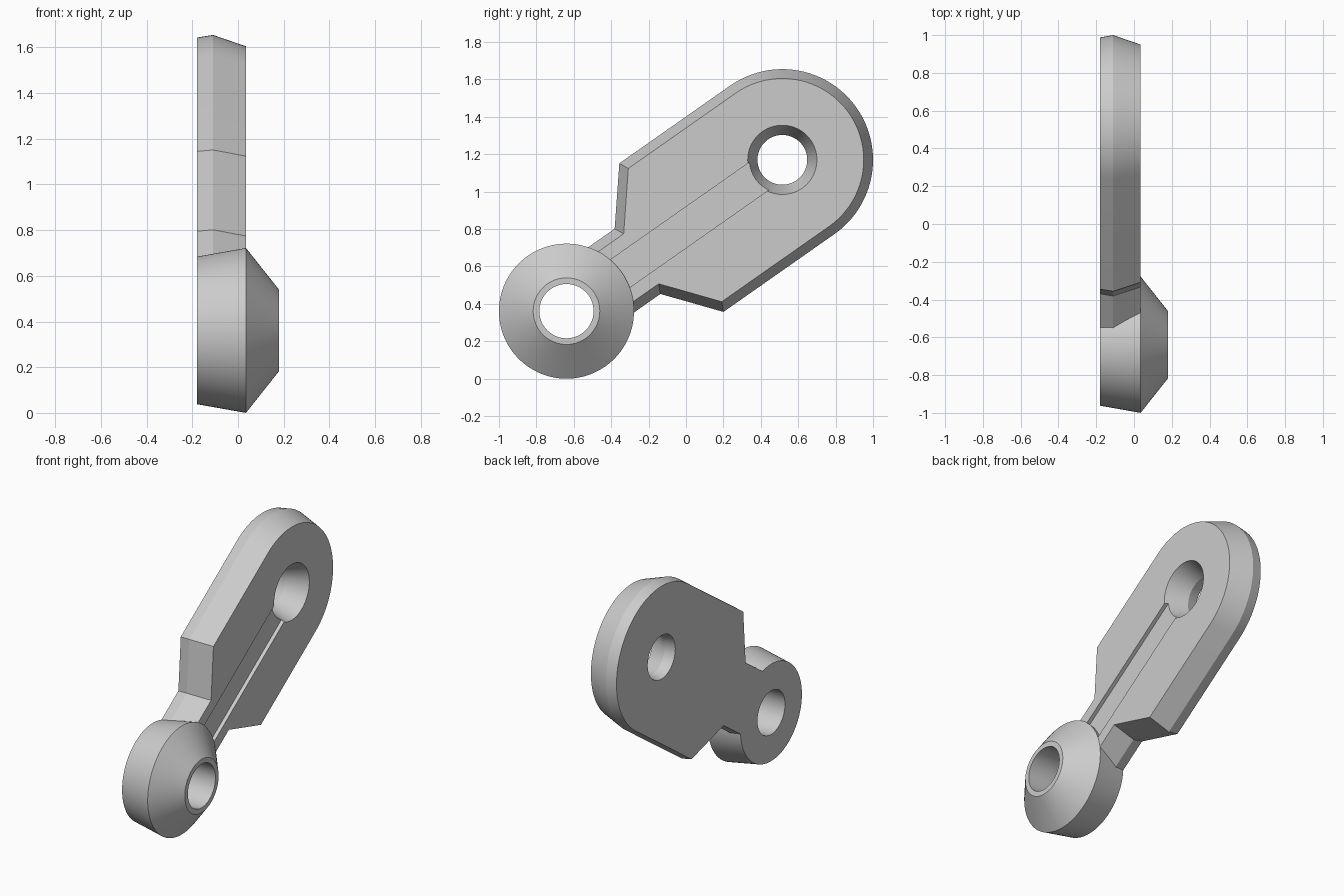
import bpy, bmesh, math
from mathutils import Matrix, Vector

if "Cube" in bpy.data.objects:
    bpy.data.objects.remove(bpy.data.objects["Cube"])

# Local frame: X runs from hub to plate hole, Y across, Z along world x
HUB, EYE = Vector((0, -0.639, 0.361)), Vector((0, 0.515, 1.17))
LENGTH = (EYE - HUB).length
along = (EYE - HUB).normalized()
out = Vector((1, 0, 0))
across = out.cross(along)
FRAME = Matrix.Translation(HUB) @ Matrix((along, across, out)).transposed().to_4x4()

grey = bpy.data.materials.new("light grey")
grey.use_nodes = True
COLOUR = (0.6, 0.6, 0.6, 1)
grey.diffuse_color = COLOUR
grey.node_tree.nodes["Principled BSDF"].inputs["Base Color"].default_value = COLOUR


def loft(name, rings, ringed=False):
    """Skin a stack of loops; close it into a ring or cap both ends."""
    bm = bmesh.new()
    loops = [[bm.verts.new(p) for p in ring] for ring in rings]
    n = len(loops[0])
    pairs = list(zip(loops, loops[1:])) + ([(loops[-1], loops[0])] if ringed else [])
    for a, b in pairs:
        for i in range(n):
            j = (i + 1) % n
            bm.faces.new((a[i], a[j], b[j], b[i]))
    if not ringed:
        bm.faces.new(loops[0][::-1])
        bm.faces.new(loops[-1])
    bmesh.ops.recalc_face_normals(bm, faces=bm.faces)
    mesh = bpy.data.meshes.new(name)
    bm.to_mesh(mesh)
    bm.free()
    mesh.transform(FRAME)
    mesh.materials.append(grey)
    obj = bpy.data.objects.new(name, mesh)
    bpy.context.collection.objects.link(obj)
    return obj


def circle(x, r, z, count=96):
    return [(x + r * math.cos(t), r * math.sin(t), z)
            for t in (math.tau * i / count for i in range(count))]


def inset(points, d, z):
    """Mitred inward offset of a counterclockwise outline."""
    result = []
    for i, p in enumerate(points):
        e1 = (p - points[i - 1]).normalized()
        e2 = (points[(i + 1) % len(points)] - p).normalized()
        n1, n2 = Vector((-e1.y, e1.x)), Vector((-e2.y, e2.x))
        q = p + (n1 + n2) * d / (1 + n1.dot(n2))
        result.append((q.x, q.y, z))
    return result


def select_only(obj):
    bpy.ops.object.select_all(action='DESELECT')
    obj.select_set(True)
    bpy.context.view_layer.objects.active = obj


def cut(target, cutter):
    cutter.hide_render = True
    mod = target.modifiers.new("cut", 'BOOLEAN')
    mod.operation, mod.solver, mod.object = 'DIFFERENCE', 'EXACT', cutter
    select_only(target)
    bpy.ops.object.modifier_apply(modifier=mod.name)
    bpy.data.objects.remove(cutter)


# Hub: tapered collar with a cone on one side and a straight bore
hub = loft("hub", [circle(0, r, z) for z, r in (
    (-0.18, 0.145), (-0.18, 0.323), (0.035, 0.361), (0.18, 0.178), (0.18, 0.145))], True)

# Plate: neck, shoulders and a round end, with sloping edges
R, ARC = 0.485, 48
lower = [Vector(p) for p in ((0.18, -0.213), (0.464, -0.213), (0.685, -R))]
arc = [Vector((LENGTH + R * math.sin(t), -R * math.cos(t)))
       for t in (math.pi * i / ARC for i in range(ARC + 1))]
upper = [Vector((p.x, -p.y)) for p in reversed(lower)]
outline = lower + arc + upper
plate = loft("plate", [inset(outline, d, z) for z, d in (
    (-0.18, 0.012), (-0.11, 0), (0.035, 0.05))])

# Flared hole through the plate
cut(plate, loft("hole_cutter", [circle(LENGTH, r, z) for z, r in (
    (-0.25, 0.157), (-0.11, 0.133), (0.18, 0.237))]))

# Shallow groove from hub to hole
groove = [(0.1, -0.09), (LENGTH, -0.09), (LENGTH, 0.09), (0.1, 0.09)]
cut(plate, loft("groove_cutter", [[(x, y, z) for x, y in groove] for z in (0.01, 0.1)]))

for part in (hub, plate):
    select_only(part)
    bpy.ops.object.shade_smooth_by_angle(angle=math.radians(20))
